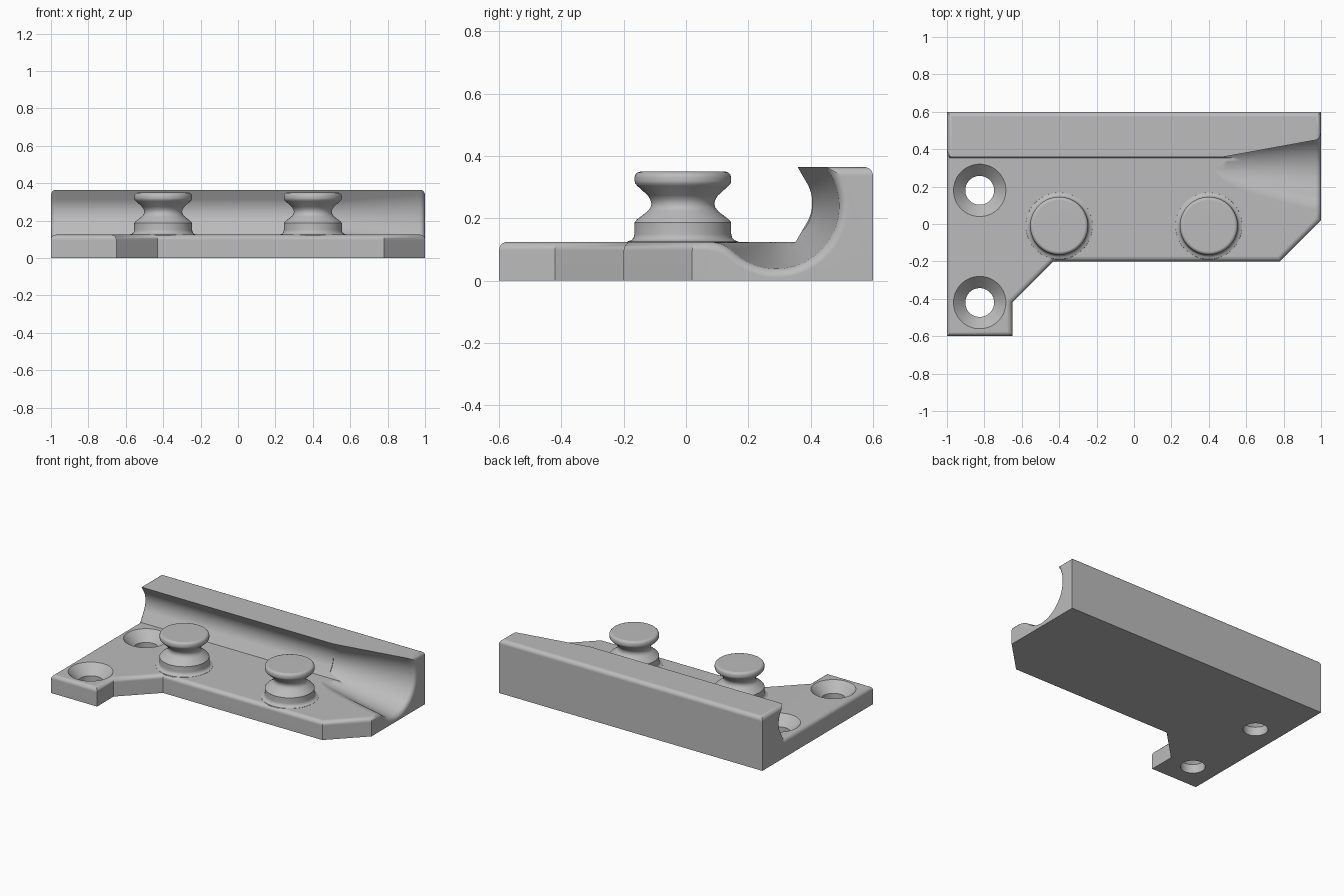
import bpy, bmesh, math

if "Cube" in bpy.data.objects:
    bpy.data.objects.remove(bpy.data.objects["Cube"], do_unlink=True)

grey = bpy.data.materials.new("light grey")
grey.use_nodes = True
colour = (0.5, 0.5, 0.5, 1)
grey.diffuse_color = colour
grey.node_tree.nodes["Principled BSDF"].inputs["Base Color"].default_value = colour

PLATE_Z, WALL_Z, ROUND = 0.125, 0.365, 0.028


def finish(bm, name):
    bmesh.ops.recalc_face_normals(bm, faces=bm.faces)
    mesh = bpy.data.meshes.new(name)
    bm.to_mesh(mesh)
    bm.free()
    mesh.materials.append(grey)
    obj = bpy.data.objects.new(name, mesh)
    bpy.context.collection.objects.link(obj)
    return obj


def loft(rings, name, round_rule=None):
    """Skin equal rings of points, cap the ends, and round the edges that pass the rule."""
    bm = bmesh.new()
    loops = [[bm.verts.new(p) for p in ring] for ring in rings]
    n = len(loops[0])
    for a, b in zip(loops, loops[1:]):
        for i in range(n):
            bm.faces.new((a[i], a[(i + 1) % n], b[(i + 1) % n], b[i]))
    bm.faces.new(loops[0])
    bm.faces.new(loops[-1])
    bmesh.ops.recalc_face_normals(bm, faces=bm.faces)
    if round_rule:
        edges = [e for e in bm.edges if round_rule(e.verts[0].co, e.verts[1].co)]
        bmesh.ops.bevel(bm, geom=edges, offset=ROUND, segments=5, profile=0.5, affect='EDGES')
    return finish(bm, name)


def lathe(profile, x, y, name, n=64):
    rings = [[(x + r * math.cos(2 * math.pi * i / n), y + r * math.sin(2 * math.pi * i / n), z)
              for i in range(n)] for r, z in profile]
    return loft(rings, name)


def combine(target, other, operation):
    bpy.context.view_layer.objects.active = target
    mod = target.modifiers.new("combine", 'BOOLEAN')
    mod.operation, mod.object, mod.solver = operation, other, 'EXACT'
    bpy.ops.object.modifier_apply(modifier=mod.name)
    bpy.data.objects.remove(other, do_unlink=True)


def smooth(obj):
    bpy.ops.object.select_all(action='DESELECT')
    obj.select_set(True)
    bpy.context.view_layer.objects.active = obj
    bpy.ops.object.shade_smooth_by_angle(angle=math.radians(32))
    mod = obj.modifiers.new("even shading", 'WEIGHTED_NORMAL')
    mod.keep_sharp = True


def arc(cy, cz, r, start, end, n):
    steps = [math.radians(start + (end - start) * i / n) for i in range(n + 1)]
    return [(cy + r * math.cos(a), cz + r * math.sin(a)) for a in steps]


# Base plate with a rounded top rim
outline = [(-1, -0.6), (-0.65, -0.6), (-0.65, -0.42), (-0.43, -0.2), (0.78, -0.2),
           (1, 0.02), (1, 0.58), (-1, 0.58)]
body = loft([[(x, y, z) for x, y in outline] for z in (0, PLATE_Z)], "mounting_plate",
            lambda a, b: min(a.z, b.z) > PLATE_Z - 0.001)

# Back wall with an undercut channel along its front
section = [(0.6, 0), (0.6, WALL_Z), (0.358, WALL_Z)]
section += arc(0.28, 0.25, 0.125, 30, -30, 12) + [(0.352, PLATE_Z), (0.352, 0)]


def wall_rim(a, b):
    at_end = abs(a.x - b.x) < 0.001 and min(a.z, b.z) >= PLATE_Z - 0.001
    top_back = min(a.y, b.y) > 0.59 and min(a.z, b.z) > WALL_Z - 0.001
    return at_end or top_back


wall = loft([[(x, y, z) for y, z in section] for x in (-1, 1)], "back_wall", wall_rim)
combine(body, wall, 'UNION')

# Channel widening into a flared mouth at the left end
CY, CZ, FILLET = 0.29, 0.24, 0.12


def mouth(x, r, d=0.0):
    """Channel section of radius r, blended into the plate; d rounds the end outward."""
    fz = PLATE_Z - FILLET
    dy = math.sqrt(max((r + FILLET) ** 2 - (CZ - fz) ** 2, 1e-6))
    touch = math.degrees(math.atan2(fz - CZ, -dy))
    top = 0.45
    big = r + d
    py, pz = CY + big * math.cos(math.radians(30)), CZ + big * 0.5
    pts = [(py - (top - pz) * math.tan(math.radians(30)), top)]
    pts += arc(CY, CZ, big, 30, touch, 30)
    pts += arc(CY - dy, fz, FILLET - d, touch + 180, 90, 10)[1:]
    pts.append((CY - dy, top))
    return [(x, y, z) for y, z in pts]


rings = [mouth(0.44 + 0.53 * t, 0.116 + 0.084 * t) for t in (0, 0.1, 0.25, 0.5, 0.75, 1)]
for k in range(1, 6):
    a = math.pi / 2 * k / 5
    rings.append(mouth(0.97 + 0.03 * math.sin(a), 0.2, 0.03 * (1 - math.cos(a))))
rings.append(mouth(1.05, 0.2, 0.03))
combine(body, loft(rings, "mouth_cutter"), 'DIFFERENCE')

# Two countersunk screw holes
for y in (0.18, -0.42):
    hole = lathe([(0.077, -0.05), (0.077, 0.06), (0.14, PLATE_Z), (0.14, 0.2)],
                 -0.825, y, "hole_cutter")
    combine(body, hole, 'DIFFERENCE')
smooth(body)

# Two waisted pegs with a filleted foot
peg = [(0.18, 0.12), (0.178, 0.126), (0.165, 0.13), (0.158, 0.138), (0.155, 0.15), (0.155, 0.187),
       (0.148, 0.196), (0.113, 0.223), (0.104, 0.235), (0.101, 0.247), (0.104, 0.26),
       (0.113, 0.274), (0.146, 0.304), (0.153, 0.312), (0.155, 0.32), (0.155, 0.332),
       (0.152, 0.341), (0.146, 0.347), (0.137, 0.35)]
for x, side in ((-0.4, "right"), (0.4, "left")):
    smooth(lathe(peg, x, -0.01, side + "_peg"))
